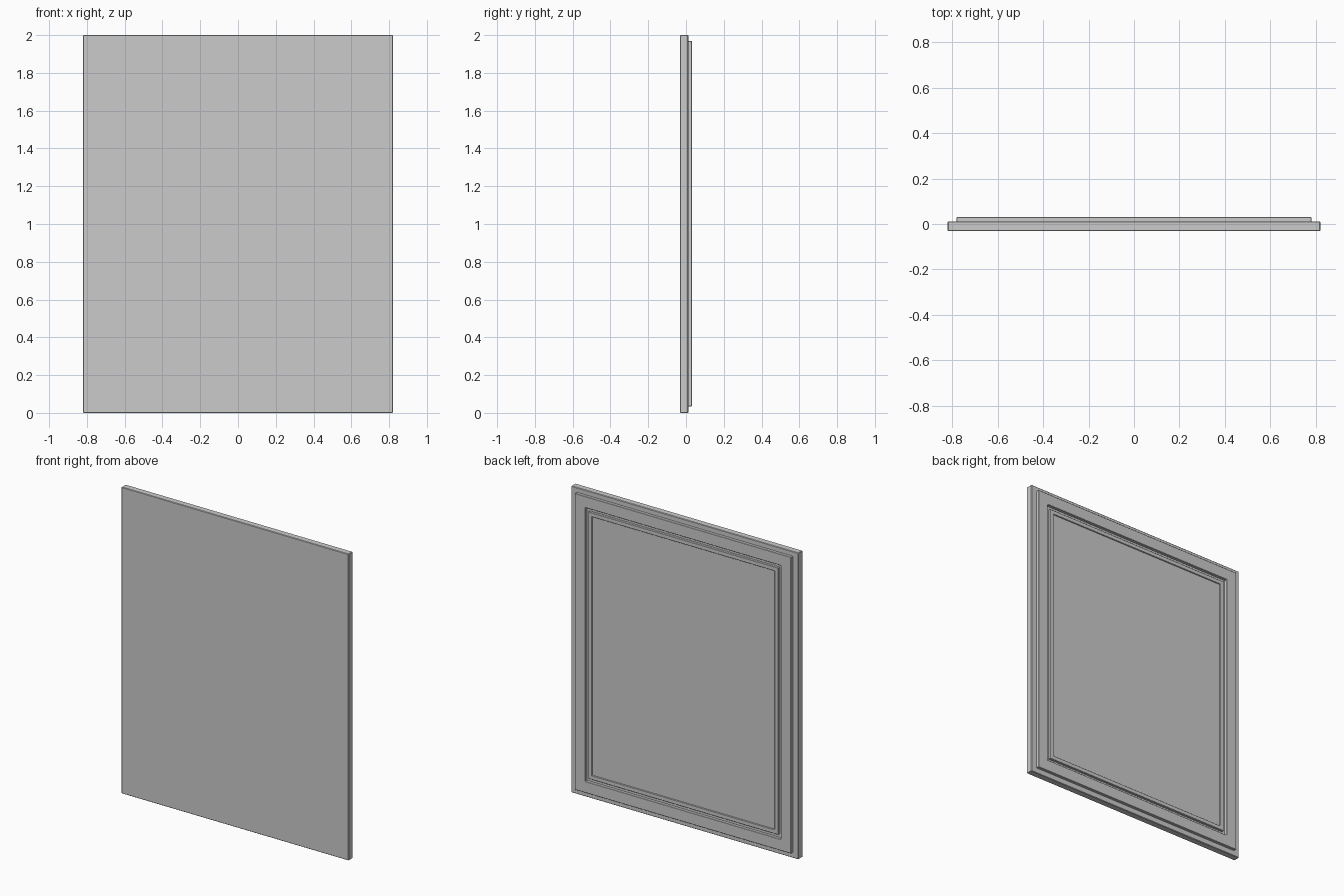
import bpy, bmesh

if "Cube" in bpy.data.objects:
    bpy.data.objects.remove(bpy.data.objects["Cube"])

ZC = 1.002  # height of the panel centre


def finish(name, bm, bevel):
    bmesh.ops.recalc_face_normals(bm, faces=bm.faces)
    me = bpy.data.meshes.new(name)
    bm.to_mesh(me)
    bm.free()
    ob = bpy.data.objects.new(name, me)
    bpy.context.collection.objects.link(ob)
    mod = ob.modifiers.new("soft_edges", 'BEVEL')
    mod.width = bevel
    mod.segments = 1
    mod.limit_method = 'ANGLE'
    return ob


def slab(name, hx, z0, z1, y0, y1, bevel):
    bm = bmesh.new()
    bmesh.ops.create_cube(bm, size=1)
    for v in bm.verts:
        v.co.x *= 2 * hx
        v.co.y = (y0 + y1) / 2 + v.co.y * (y1 - y0)
        v.co.z = (z0 + z1) / 2 + v.co.z * (z1 - z0)
    return finish(name, bm, bevel)


def border(name, hx, hz, width, y0, y1, bevel):
    """Rectangular picture-frame ring with a rectangular section."""
    bm = bmesh.new()
    section = [(0, y0), (0, y1), (width, y1), (width, y0)]
    rings = [[bm.verts.new((sx * (hx - d), y, ZC + sz * (hz - d))) for d, y in section]
             for sx, sz in ((-1, -1), (1, -1), (1, 1), (-1, 1))]
    for i in range(4):
        a, b = rings[i], rings[(i + 1) % 4]
        for j in range(4):
            k = (j + 1) % 4
            bm.faces.new((a[j], a[k], b[k], b[j]))
    return finish(name, bm, bevel)


# Main door board
slab("board", 0.82, 0, 2, -0.031, 0.012, 0.003)
# Raised outer frame on the back
border("outer_frame", 0.78, 0.967, 0.074, 0.010, 0.031, 0.002)
# Thin bead inside the frame, separated by a groove
border("inner_bead", 0.686, 0.871, 0.027, 0.010, 0.028, 0.002)
# Recessed centre panel
slab("centre_panel", 0.665, ZC - 0.848, ZC + 0.848, 0.008, 0.021, 0.002)
